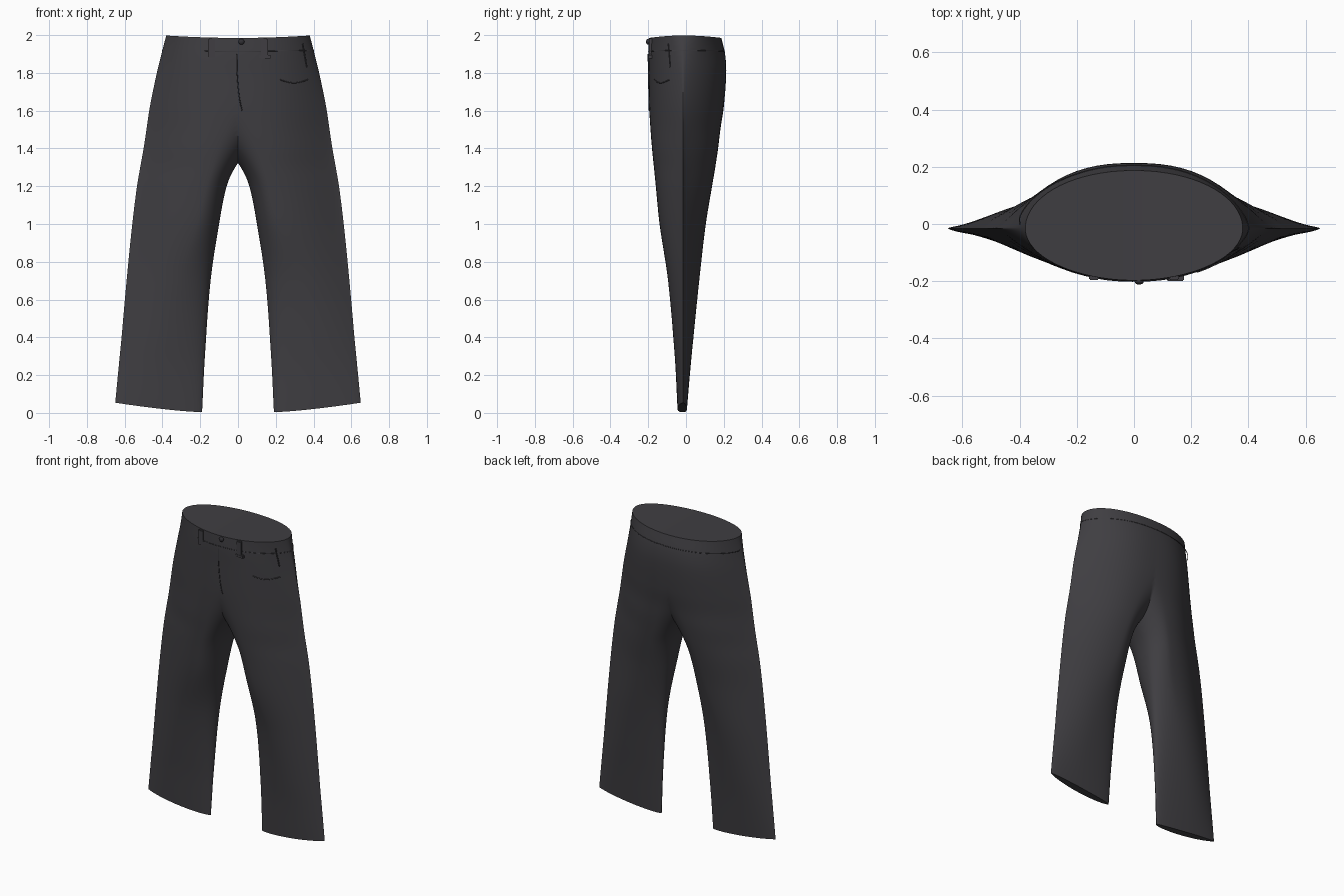
import bpy, bmesh, math

if "Cube" in bpy.data.objects:
    bpy.data.objects.remove(bpy.data.objects["Cube"])

def material(name, col):
    m = bpy.data.materials.new(name)
    m.diffuse_color = (*col, 1)
    m.use_nodes = True
    m.node_tree.nodes["Principled BSDF"].inputs["Base Color"].default_value = m.diffuse_color
    return m

CLOTH = material("charcoal cloth", (0.050, 0.048, 0.054))
TRIM = material("dark trim", (0.030, 0.029, 0.034))

# Cross-sections of one half:
# z, outer x, inner x, fullest x, front y, back y, roundness power, side taper
ROWS = [
    (0.00, .650, .190, .42, -.045, .005, 2.0, .70),
    (0.30, .625, .175, .40, -.060, .030, 2.0, .90),
    (0.70, .590, .145, .32, -.095, .070, 2.0, 1.1),
    (1.00, .560, .100, .22, -.140, .105, 2.0, 1.2),
    (1.20, .535, .060, .17, -.160, .138, 2.0, 1.2),
    (1.30, .518, .015, .14, -.170, .155, 2.0, 1.2),
    (1.40, .500, -.06, .11, -.180, .170, 2.1, 1.15),
    (1.50, .485, -.16, .07, -.188, .182, 2.2, 1.1),
    (1.62, .467, -.32, .02, -.195, .200, 2.4, 1.0),
    (1.80, .430, -.43, 0.0, -.198, .213, 2.5, .85),
    (1.90, .405, -.405, 0.0, -.200, .207, 2.3, .70),
    (1.985, .380, -.38, 0.0, -.197, .187, 2.0, .50),
]

def section(z):
    """Smoothly interpolated cross-section values at height z."""
    i = 0
    while i < len(ROWS) - 2 and z > ROWS[i + 1][0]:
        i += 1
    a, b = ROWS[i], ROWS[i + 1]
    p, n = ROWS[max(i - 1, 0)], ROWS[min(i + 2, len(ROWS) - 1)]
    h = b[0] - a[0]
    t = (z - a[0]) / h
    out = []
    for k in range(1, 8):
        m0 = (b[k] - p[k]) / (b[0] - p[0]) * h
        m1 = (n[k] - a[k]) / (n[0] - a[0]) * h
        out.append((2*t**3 - 3*t**2 + 1) * a[k] + (t**3 - 2*t**2 + t) * m0
                   + (3*t**2 - 2*t**3) * b[k] + (t**3 - t**2) * m1)
    return out

def surface(ang, z):
    """Point on the cloth: angle 0 is the outer seam, pi the inner seam."""
    xo, xi, c, yf, yb, p, q = section(z)
    cs = math.cos(ang)
    x = c + cs * ((xo - c) if cs > 0 else (c - xi))
    if cs < 0 and z < 1.62:
        p, q = 2.0, 0.5
    w = max(0.0, 1 - abs(cs) ** p) ** q
    seam = -.015 + .03 * min(1, z) * (1 - cs) / 2
    y = (yb if math.sin(ang) > 0 else yf) * w + seam * (1 - w)
    s = max(0, (x - xi) / (xo - xi))
    dz = (.004 + .05 * s ** 1.4) * max(0, 1 - z / .4)        # slanted hem
    dz += .013 * (x / .38) ** 2 * max(0, (z - 1.88) / .105)  # raised hips
    return (x, y, z + dz)

def on_front(x, z, lift=0.0):
    """Point on the front at a given x."""
    xo = section(z)[0]
    px, py, pz = surface(-math.acos(max(-1, min(1, x / xo))), z)
    return (px, py - lift, pz)

def smooth(ob):
    bpy.ops.object.select_all(action='DESELECT')
    ob.select_set(True)
    bpy.context.view_layer.objects.active = ob
    bpy.ops.object.shade_smooth_by_angle(angle=math.radians(45))

def add(name, bm, mat):
    me = bpy.data.meshes.new(name)
    bm.to_mesh(me)
    bm.free()
    ob = bpy.data.objects.new(name, me)
    bpy.context.collection.objects.link(ob)
    me.materials.append(mat)
    smooth(ob)
    return ob

# Trousers: loft one leg and hip, cut at the middle, mirror
bm = bmesh.new()
N, M = 72, 80
rings = [[bm.verts.new(surface(2 * math.pi * (k + .5) / N, 1.985 * j / M))
          for k in range(N)] for j in range(M + 1)]
for a, b in zip(rings, rings[1:]):
    for k in range(N):
        n = (k + 1) % N
        bm.faces.new((a[k], a[n], b[n], b[k]))
bm.faces.new(rings[0][::-1])
for k in range(N // 2 - 1):                       # waist cap in strips
    t = rings[-1]
    quad = (t[k], t[k + 1], t[N - 2 - k], t[N - 1 - k])
    bm.faces.new(quad)
bmesh.ops.bisect_plane(bm, geom=bm.verts[:] + bm.edges[:] + bm.faces[:],
                       plane_co=(0, 0, 0), plane_no=(1, 0, 0), clear_inner=True)
bmesh.ops.recalc_face_normals(bm, faces=bm.faces[:])
half = bmesh.ops.duplicate(bm, geom=bm.verts[:] + bm.edges[:] + bm.faces[:])["geom"]
for v in [g for g in half if isinstance(g, bmesh.types.BMVert)]:
    v.co.x *= -1
bmesh.ops.reverse_faces(bm, faces=[g for g in half if isinstance(g, bmesh.types.BMFace)])
bmesh.ops.remove_doubles(bm, verts=bm.verts[:], dist=.0004)
bmesh.ops.recalc_face_normals(bm, faces=bm.faces[:])
add("trousers", bm, CLOTH)

def seam(name, pts, r=.003, mat=CLOTH, closed=False):
    cu = bpy.data.curves.new(name, 'CURVE')
    cu.dimensions = '3D'
    cu.bevel_depth = r
    cu.bevel_resolution = 1
    sp = cu.splines.new('POLY')
    sp.points.add(len(pts) - 1)
    for p, co in zip(sp.points, pts):
        p.co = (*co, 1)
    sp.use_cyclic_u = closed
    cu.materials.append(mat)
    bpy.context.collection.objects.link(bpy.data.objects.new(name, cu))

# Waistband seam all round, and the fly seam
seam("waistband_seam", [surface(2 * math.pi * (k + .5) / 96, 1.915) for k in range(96)],
     .002, closed=True)
seam("fly_seam", [on_front(-.005, 1.6 + .03 * i) for i in range(11)], .003, TRIM)

def block(name, x, z, sx, sy, sz):
    bm = bmesh.new()
    bmesh.ops.create_cube(bm, size=1)
    cx, cy, cz = on_front(x, z)
    for v in bm.verts:
        v.co = (cx + v.co.x * sx, cy + v.co.y * sy, cz + v.co.z * sz)
    bmesh.ops.bevel(bm, geom=bm.edges[:], offset=.003, segments=2, affect='EDGES')
    add(name, bm, CLOTH)

# Pockets and belt loops on both sides
for s, side in ((-1, "left"), (1, "right")):
    seam(side + "_pocket_hem", [on_front(s * (.22 + .015 * i), 1.765 - .018 * math.sin(math.pi * i / 10))
                                for i in range(11)])
    seam(side + "_pocket_opening", [on_front(s * (.365 - .0025 * i), 1.83 + .013 * i)
                                    for i in range(10)], .004, TRIM)
    block(side + "_belt_loop", s * .14, 1.93, .035, .018, .10)
block("belt_loop_tab", .145, 1.885, .06, .022, .02)

# Waist button
bm = bmesh.new()
bmesh.ops.create_uvsphere(bm, u_segments=16, v_segments=8, radius=.016)
bx, by, bz = on_front(.018, 1.965)
for v in bm.verts:
    v.co = (bx + v.co.x, by - .003 + v.co.y * .7, bz + v.co.z)
add("waist_button", bm, TRIM)
